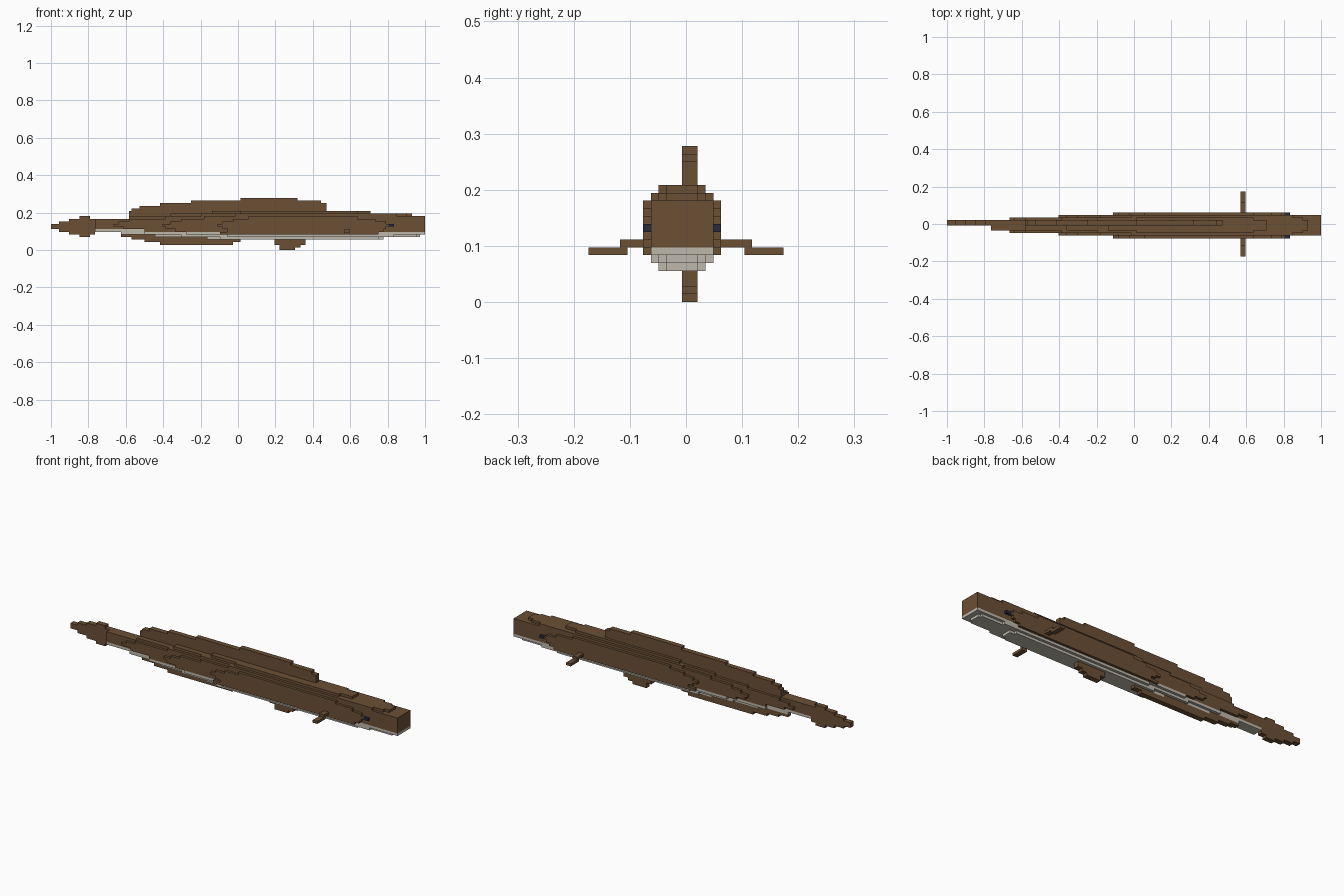
import bpy, bmesh
from mathutils import Vector

cube = bpy.data.objects.get("Cube")
if cube:
    bpy.data.objects.remove(cube, do_unlink=True)

U = 1 / 72          # size of one block
MID = 12            # body centre line, in blocks


def material(name, rgb):
    m = bpy.data.materials.new(name)
    m.use_nodes = True
    m.diffuse_color = (*rgb, 1)
    m.node_tree.nodes["Principled BSDF"].inputs["Base Color"].default_value = (*rgb, 1)
    return m


BROWN = material("brown skin", (0.147, 0.080, 0.036))
CREAM = material("pale belly", (0.52, 0.485, 0.41))
DARK = material("dark eye", (0.022, 0.024, 0.045))


def place(i, j, k):
    """Block coordinates to model coordinates."""
    return Vector(((i - 72) * U, (j - 12.5) * U, k * U))


def stair(bm, steps, end, base, thick, upright):
    """Stepped outline from (x, low, high) columns, extruded across y or z."""
    low, high = [], []
    for n, (x, lo, hi) in enumerate(steps):
        x2 = steps[n + 1][0] if n + 1 < len(steps) else end
        low += [(x, lo), (x2, lo)]
        high += [(x, hi), (x2, hi)]
    pts = list(dict.fromkeys(low + high[::-1]))
    verts = [bm.verts.new(place(x, base, v) if upright else place(x, v, base))
             for x, v in pts]
    face = bm.faces.new(verts)
    ext = bmesh.ops.extrude_face_region(bm, geom=[face])
    move = Vector((0, thick * U, 0)) if upright else Vector((0, 0, thick * U))
    bmesh.ops.translate(bm, vec=move,
                        verts=[g for g in ext["geom"] if isinstance(g, bmesh.types.BMVert)])


def finish(name, bm, mat):
    bmesh.ops.recalc_face_normals(bm, faces=bm.faces[:])
    me = bpy.data.meshes.new(name)
    bm.to_mesh(me)
    bm.free()
    me.materials.append(mat)
    ob = bpy.data.objects.new(name, me)
    bpy.context.collection.objects.link(ob)


def body(name, rows, mat):
    """Stack of one-block slabs; each row lists nested (half width, start, end)."""
    bm = bmesh.new()
    for z, spans in rows.items():
        cuts = sorted({s[1] for s in spans} | {s[2] for s in spans})
        steps = []
        for x in cuts[:-1]:
            hw = max(h for h, a, b in spans if a <= x < b)
            steps.append((x, MID - hw, MID + hw))
        stair(bm, steps, cuts[-1], z, 1, False)
    finish(name, bm, mat)


def fin(name, steps, end):
    bm = bmesh.new()
    stair(bm, steps, end, 12, 2, True)
    finish(name, bm, BROWN)


def blocks(name, boxes, mat):
    bm = bmesh.new()
    for x0, x1, y0, y1, z0, z1 in boxes:
        stair(bm, [(x0, y0, y1)], x1, z0, z1 - z0, False)
    finish(name, bm, mat)


# Brown upper body
body("upper_body", {
    7: [(3, 36, 144), (4, 48, 144), (5, 68, 128)],
    8: [(2, 17, 144), (3, 28, 144), (4, 44, 144), (5, 66, 129)],
    9: [(2, 17, 144), (3, 24, 144), (4, 43, 144), (5, 64, 130)],
    10: [(2, 17, 144), (3, 26, 144), (4, 46, 144), (5, 66, 129)],
    11: [(2, 17, 144), (3, 30, 144), (4, 50, 144), (5, 70, 125)],
    12: [(2, 30, 144), (3, 44, 144), (4, 59, 144), (5, 76, 118)],
    13: [(2, 46, 139), (3, 58, 137), (4, 71, 133)],
    14: [(2, 62, 123), (3, 73, 118)],
}, BROWN)

# Pale belly, rising towards the tail
body("belly", {
    4: [(2, 60, 128), (3, 65, 126)],
    5: [(2, 40, 142), (3, 50, 141), (4, 68, 132)],
    6: [(2, 27, 144), (3, 36, 144), (4, 52, 144)],
    7: [(2, 17, 36)],
}, CREAM)

# Lower edge of the flanks, beside the belly
blocks("flank_edges", [(65, 126, 7, 8, 6, 7), (65, 126, 16, 17, 6, 7)], BROWN)

# Eyes
for side, y in (("right", 7), ("left", 16)):
    blocks(side + "_eye", [(130, 132, y, y + 1, 9, 10)], DARK)

# Upright fins on the centre line
fin("tail_fin", [(0, 8, 10), (3, 7, 11), (7, 6, 12), (11, 5, 13), (15, 6, 12)], 17)
fin("dorsal_fin", [(30, 12, 15), (31, 12, 16), (34, 12, 17), (42, 12, 18),
                   (54, 13, 19), (73, 14, 20), (95, 14, 19), (104, 14, 18)], 106)
fin("anal_fin", [(27, 5, 6), (31, 4, 6), (36, 3, 6), (40, 3, 5), (42, 2, 5),
                 (60, 2, 4), (70, 3, 4)], 73)
fin("pelvic_fin", [(86, 2, 4), (88, 0, 4), (94, 1, 4), (96, 2, 4)], 98)

# Pectoral fins, stepped down away from the body
blocks("right_pectoral_fin", [(113, 115, 4, 7, 7, 8), (113, 115, 0, 5, 6, 7)], BROWN)
blocks("left_pectoral_fin", [(113, 115, 17, 21, 7, 8), (113, 115, 20, 25, 6, 7)], BROWN)
